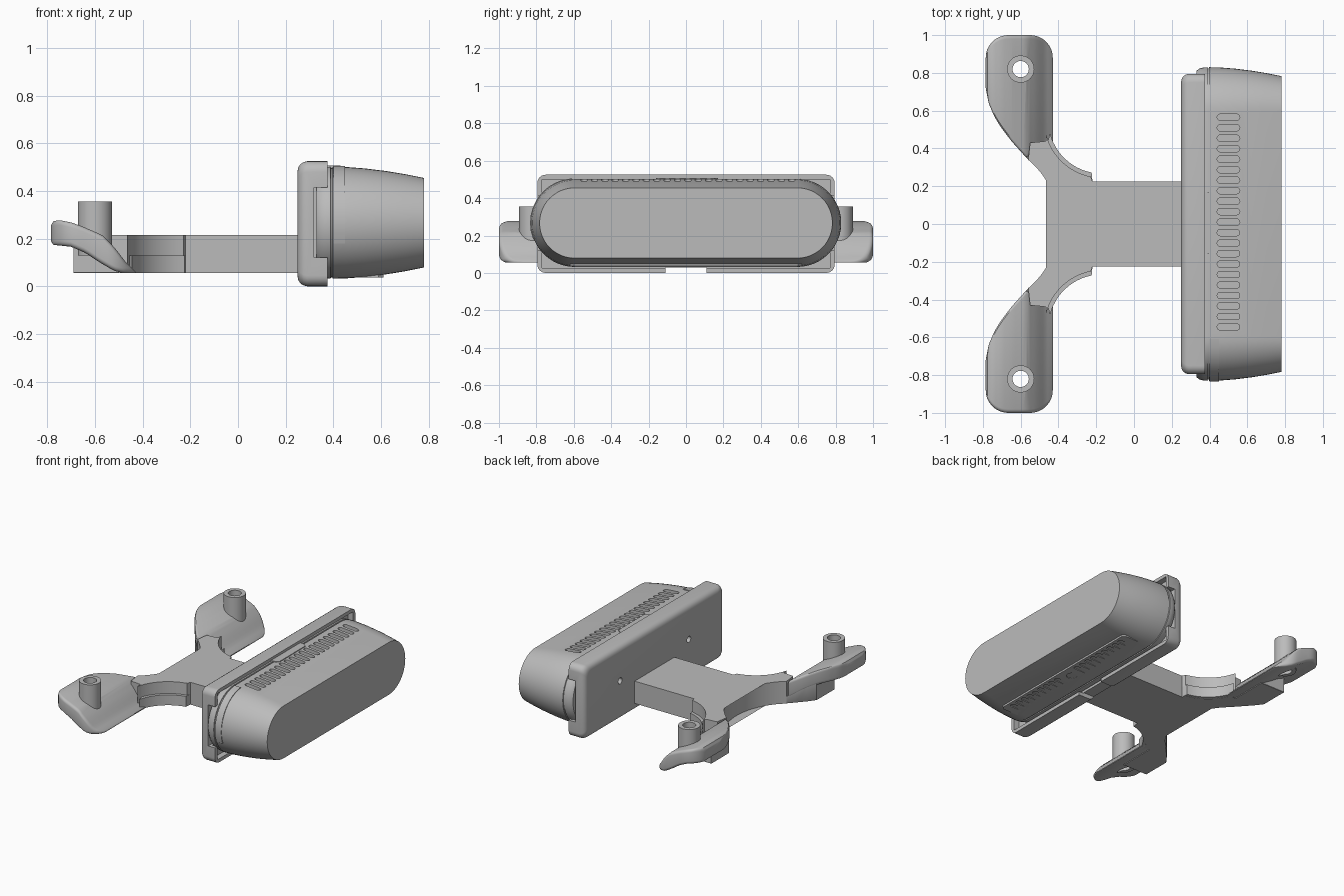
import bpy, bmesh, math
from math import sin, cos, pi, radians

if "Cube" in bpy.data.objects:
    bpy.data.objects.remove(bpy.data.objects["Cube"])

grey = bpy.data.materials.new("plain grey")
grey.use_nodes = True
grey.diffuse_color = (0.5, 0.5, 0.5, 1)
grey.node_tree.nodes["Principled BSDF"].inputs["Base Color"].default_value = (0.5, 0.5, 0.5, 1)


def loft(name, *solids):
    """Skin each list of rings into a capped solid."""
    bm = bmesh.new()
    for rings in solids:
        rows = [[bm.verts.new(p) for p in ring] for ring in rings]
        n = len(rows[0])
        for a, b in zip(rows, rows[1:]):
            for i in range(n):
                bm.faces.new((a[i], a[(i + 1) % n], b[(i + 1) % n], b[i]))
        bm.faces.new(rows[0][::-1])
        bm.faces.new(rows[-1])
    bmesh.ops.recalc_face_normals(bm, faces=bm.faces)
    me = bpy.data.meshes.new(name)
    bm.to_mesh(me)
    bm.free()
    me.materials.append(grey)
    ob = bpy.data.objects.new(name, me)
    bpy.context.collection.objects.link(ob)
    return ob


def activate(ob):
    bpy.ops.object.select_all(action='DESELECT')
    ob.select_set(True)
    bpy.context.view_layer.objects.active = ob


def cut(ob, cutter):
    activate(ob)
    mod = ob.modifiers.new("cut", 'BOOLEAN')
    mod.operation, mod.solver, mod.object = 'DIFFERENCE', 'EXACT', cutter
    bpy.ops.object.modifier_apply(modifier=mod.name)
    bpy.data.objects.remove(cutter)


def smooth(ob):
    activate(ob)
    bpy.ops.object.shade_smooth_by_angle(angle=radians(35))


def prism(outline, z0, z1):
    return [[(x, y, z) for x, y in outline] for z in (z0, z1)]


def round_rect(x, y0, y1, z0, z1, r, n=6):
    """Rounded rectangle facing along x."""
    r = min(r, abs(y1 - y0) * 0.49, abs(z1 - z0) * 0.49)
    s = 1 if y1 > y0 else -1
    ring = []
    corners = ((y1 - s * r, z1 - r), (y0 + s * r, z1 - r), (y0 + s * r, z0 + r), (y1 - s * r, z0 + r))
    for k, (cy, cz) in enumerate(corners):
        for i in range(n + 1):
            a = (k + i / n) * pi / 2
            ring.append((x, cy + s * r * cos(a), cz + r * sin(a)))
    return ring


def box(x0, x1, y0, y1, z0, z1):
    return prism([(x0, y0), (x1, y0), (x1, y1), (x0, y1)], z0, z1)


def circle(x, y, r, n=32):
    return [(x + r * cos(2 * pi * i / n), y + r * sin(2 * pi * i / n)) for i in range(n)]


def slot(x0, x1, y, r, n=8):
    """Pill outline lying along x."""
    right = [(x1 - r + r * cos(a), y + r * sin(a)) for a in (pi * (i / n - 0.5) for i in range(n + 1))]
    left = [(x0 + r - r * cos(a), y - r * sin(a)) for a in (pi * (i / n - 0.5) for i in range(n + 1))]
    return right + left


def lerp(table, x):
    for (xa, a), (xb, b) in zip(table, table[1:]):
        if x <= xb:
            return a + (b - a) * max(0, x - xa) / (xb - xa)
    return table[-1][1]


# Housing: pill section tapering towards the outer cap, with a seam groove
MID = 0.267


def pill(x, w, h, n=24):
    ring = []
    for s in (1, -1):
        for i in range(n + 1):
            a = pi * (i / n - 0.5)
            ring.append((x, s * (w - h + h * cos(a)), MID + s * h * sin(a)))
    return ring


taper = [(0.33, 0.215), (0.345, 0.228), (0.37, 0.234), (0.388, 0.235), (0.39, 0.229), (0.396, 0.229),
         (0.398, 0.235), (0.45, 0.234), (0.53, 0.228), (0.62, 0.217), (0.7, 0.204), (0.78, 0.188)]
housing = loft("housing", [pill(x, h + 0.595, h) for x, h in taper])
cut(housing, loft("top_vent_cutter", *[
    prism(slot(0.44, 0.56, 0.565 - i * 0.0555, 0.017), 0.462, 0.6) for i in range(21)]))
smooth(housing)

# Underside vent panel with slots either side of a round hole
panel = loft("bottom_vent_panel", prism([(0.45, -0.6), (0.47, -0.62), (0.59, -0.62), (0.61, -0.6),
                                         (0.61, 0.6), (0.59, 0.62), (0.47, 0.62), (0.45, 0.6)], 0.036, 0.07))
cut(panel, loft("panel_cutter", prism(circle(0.53, 0, 0.035), 0, 0.06), *[
    prism(slot(0.47, 0.59, s * (0.1 + i * 0.0555), 0.017), 0, 0.06) for s in (1, -1) for i in range(9)]))
smooth(panel)

# Back plate: rounded tray holding the housing
plate = loft("back_plate", [round_rect(x, -0.795 + d, 0.795 - d, d, 0.525 - d, 0.045)
                            for x, d in [(0.25, 0.04), (0.253, 0.025), (0.262, 0.012), (0.275, 0.004),
                                         (0.29, 0), (0.375, 0)]])
cut(plate, loft("tray_cutter", box(0.335, 0.5, -0.77, 0.77, 0.025, 0.5)))
for s in (1, -1):
    cut(plate, loft("side_cutter", box(0.32, 0.5, s * 0.74, s * 0.9, 0.12, 0.415)))
    cut(plate, loft("screw_hole_cutter", [[(x, s * 0.39 + y, 0.28 + z) for y, z in circle(0, 0, 0.022, 20)]
                                          for x in (0.2, 0.31)]))
cut(plate, loft("bottom_notch_cutter", box(0.2, 0.5, -0.11, 0.11, -0.1, 0.03)))
smooth(plate)

# Latches: long tab on top and a wrap-round tab on one end
smooth(loft("top_latch", prism([(0.37, -0.16), (0.41, -0.16), (0.43, -0.14), (0.43, 0.15),
                                (0.41, 0.17), (0.37, 0.17)], 0.498, 0.507)))
wrap = [(-0.62 - 0.03 * (1 - i / 2), 0.5) for i in range(3)][::-1]
wrap = [(-0.595 - 0.239 * sin(a), MID + 0.239 * cos(a)) for a in (pi * (0.02 + i * 0.06) for i in range(11))]
inner = [(-0.595 + (y + 0.595) * 0.97, MID + (z - MID) * 0.97) for y, z in wrap]
smooth(loft("end_latch", [[(x, y, z) for y, z in wrap + inner[::-1]] for x in (0.4, 0.45)]))

# Stem and forked arms, with a ledge low on the inner curves
def fork(radius):
    half = []
    for i in range(13):
        a = math.asin(0.34 / 0.441) * i / 12
        half.append((-0.841 + 0.441 * cos(a), 0.441 * sin(a)))
    half += [(-0.55, 0.43), (-0.455, 0.44)]
    for i in range(13):
        a = radians(194 + 65 * i / 12)
        half.append((-0.17 + radius * cos(a), 0.55 + radius * sin(a)))
    half += [(-0.22, 0.225), (0.27, 0.225)]
    return half + [(x, -y) for x, y in half[:0:-1]]


smooth(loft("stem_and_fork", prism(fork(0.305), 0.055, 0.215)))
smooth(loft("fork_ledge", prism(fork(0.283), 0.056, 0.13)))

# Ears: S-curved pads with rounded outlines
near = [(-0.785, 0.72), (-0.77, 0.64), (-0.74, 0.57), (-0.71, 0.52), (-0.65, 0.44), (-0.56, 0.34),
        (-0.545, 0.38), (-0.43, 0.42)]
top = [(-0.785, 0.255), (-0.775, 0.273), (-0.75, 0.278), (-0.7, 0.268), (-0.65, 0.25), (-0.57, 0.215),
       (-0.52, 0.165), (-0.47, 0.1), (-0.43, 0.062)]
under = [(-0.785, 0.19), (-0.775, 0.174), (-0.7, 0.166), (-0.64, 0.14), (-0.58, 0.1), (-0.52, 0.065),
         (-0.48, 0.055), (-0.43, 0.055)]


def far(x):
    t = max(0, 0.12 - (x + 0.785), 0.12 - (-0.43 - x)) / 0.12
    return 1 - 0.12 * (1 - math.sqrt(max(0, 1 - t * t)))


stations = [-0.6075 - 0.1775 * cos(pi * i / 28) for i in range(29)]
for side, s in (("left", 1), ("right", -1)):
    ear = loft(side + "_ear", [round_rect(x, s * lerp(near, x), s * far(x), lerp(under, x), lerp(top, x), 0.02, 4)
                               for x in stations])
    block = loft(side + "_ear_block", [round_rect(x, s * (lerp(near, x) + 0.002), s * 0.7, 0.055,
                                                  lerp(under, x) + 0.02, 0.002, 1)
                                       for x in (-0.69, -0.65, -0.6, -0.56, -0.53, -0.5)])
    boss = loft(side + "_boss", prism(circle(-0.6, s * 0.82, 0.072), 0.13, 0.355))
    for ob in (ear, boss):
        cut(ob, loft("hole_cutter", prism(circle(-0.6, s * 0.82, 0.043), 0, 0.5)))
    for ob in (ear, block, boss):
        smooth(ob)
